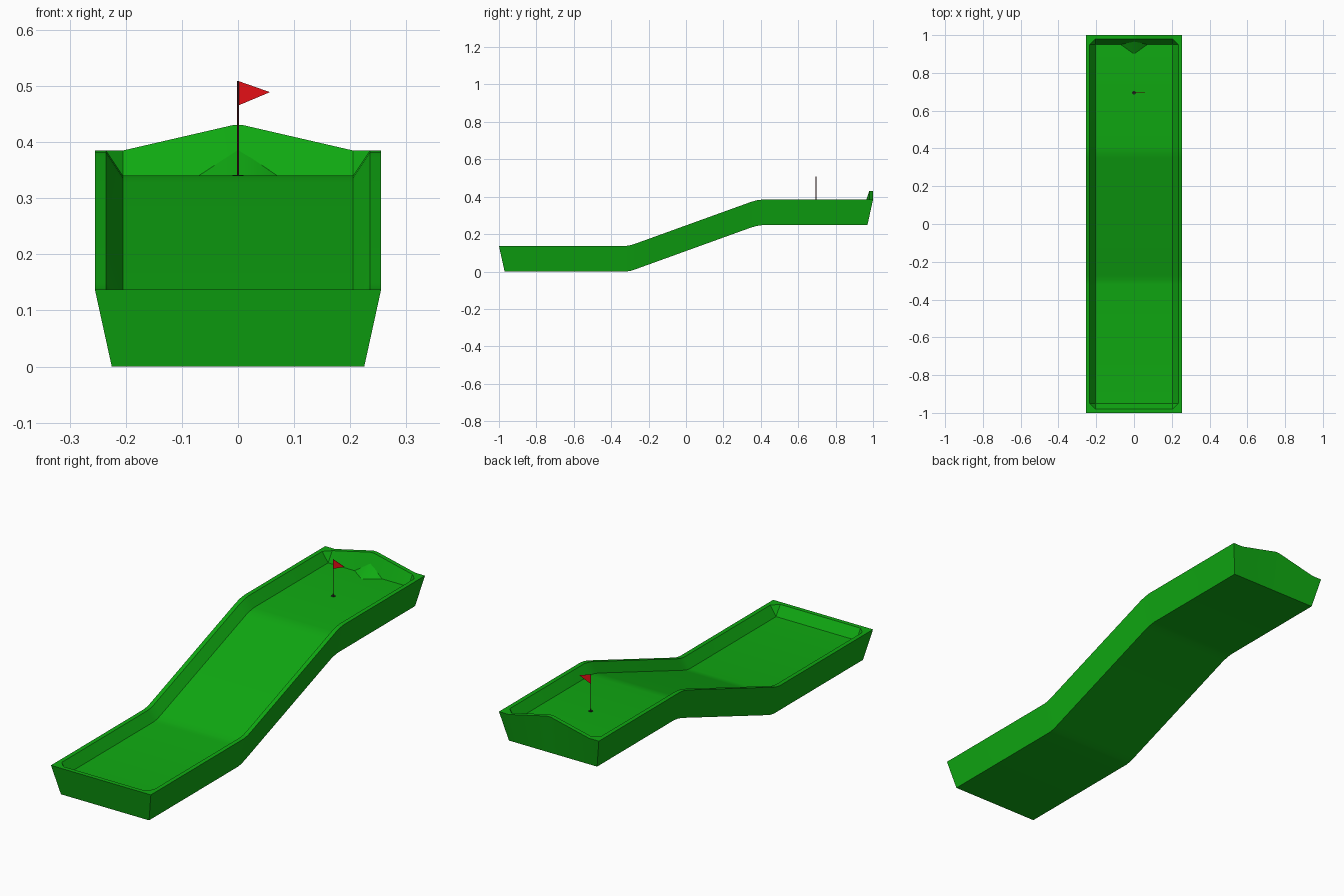
import bpy, bmesh, math

if "Cube" in bpy.data.objects:
    bpy.data.objects.remove(bpy.data.objects["Cube"])


def material(name, rgb):
    m = bpy.data.materials.new(name)
    m.diffuse_color = (*rgb, 1)
    m.use_nodes = True
    m.node_tree.nodes["Principled BSDF"].inputs["Base Color"].default_value = m.diffuse_color
    return m


GREEN = material("turf_green", (0.005, 0.40, 0.006))
RED = material("flag_red", (0.78, 0.005, 0.008))
MAROON = material("pole_maroon", (0.10, 0.012, 0.012))
DARK = material("cup_dark", (0.01, 0.02, 0.01))


def finish(name, bm, mat, angle=None):
    bmesh.ops.remove_doubles(bm, verts=bm.verts, dist=1e-5)
    bmesh.ops.recalc_face_normals(bm, faces=bm.faces)
    me = bpy.data.meshes.new(name)
    bm.to_mesh(me)
    bm.free()
    me.materials.append(mat)
    ob = bpy.data.objects.new(name, me)
    bpy.context.collection.objects.link(ob)
    if angle:
        bpy.ops.object.select_all(action='DESELECT')
        ob.select_set(True)
        bpy.context.view_layer.objects.active = ob
        bpy.ops.object.shade_smooth_by_angle(angle=math.radians(angle))
    return ob


# Lane height profile: flat, ramp, flat with softened bends
BENDS = [(-0.32, 0), (-0.295, 0.004), (-0.27, 0.012),
         (0.35, 0.236), (0.38, 0.244), (0.41, 0.248)]


def lane_z(y):
    if y <= BENDS[0][0]:
        return 0.0
    for (y0, z0), (y1, z1) in zip(BENDS, BENDS[1:]):
        if y <= y1:
            return z0 + (z1 - z0) * (y - y0) / (y1 - y0)
    return BENDS[-1][1]


SIDE = len(BENDS) + 2


def outline(bm, hx, hy, z, chamfer=0.0, crest=0.0):
    """Ring of vertices: right side, back (with crest), left side, front."""
    ys = [-(hy - chamfer)] + [b[0] for b in BENDS] + [hy - chamfer]
    ex = hx - chamfer
    pts = [(hx, y, 0) for y in ys]
    pts += [(x, hy, crest if abs(x) < 0.1 else 0)
            for x in (ex, 0.205, 0.01, -0.01, -0.205, -ex)]
    pts += [(-hx, y, 0) for y in reversed(ys)]
    pts += [(-ex, -hy, 0), (ex, -hy, 0)]
    return [bm.verts.new((x, y, z + lane_z(y) + c)) for x, y, c in pts]


def cap(bm, ring):
    right, left = ring[:SIDE], ring[SIDE + 6:2 * SIDE + 6][::-1]
    for i in range(SIDE - 2):
        bm.faces.new((right[i], right[i + 1], left[i + 1], left[i]))
    bm.faces.new(ring[SIDE - 2:SIDE + 8])


# Lane trough: underside, flared outer wall, rim, sloped inner wall, floor
bm = bmesh.new()
rings = [outline(bm, 0.225, 0.97, 0.0),
         outline(bm, 0.255, 1.0, 0.137, crest=0.045),
         outline(bm, 0.235, 0.98, 0.137, chamfer=0.03, crest=0.045),
         outline(bm, 0.205, 0.95, 0.092)]
for a, b in zip(rings, rings[1:]):
    n = len(a)
    for i in range(n):
        j = (i + 1) % n
        bm.faces.new((a[i], a[j], b[j], b[i]))
cap(bm, rings[0])
cap(bm, rings[-1])
finish("lane_trough", bm, GREEN, 12)

# Small ramp against the back wall
bm = bmesh.new()
l, f, r, top = [bm.verts.new(p) for p in
                ((-0.07, 0.95, 0.34), (0, 0.90, 0.34), (0.07, 0.95, 0.34), (0, 0.968, 0.388))]
for tri in ((l, f, top), (f, r, top), (r, l, top), (l, r, f)):
    bm.faces.new(tri)
finish("back_ramp", bm, GREEN, 65)


def cylinder(name, radius, z0, z1, sides, mat):
    bm = bmesh.new()
    bmesh.ops.create_cone(bm, cap_ends=True, segments=sides, radius1=radius,
                          radius2=radius, depth=z1 - z0)
    bmesh.ops.translate(bm, verts=bm.verts, vec=(0, 0.695, (z0 + z1) / 2))
    return finish(name, bm, mat, 40)


# Cup and flag pole
cylinder("hole_cup", 0.01, 0.325, 0.341, 16, DARK)
cylinder("flag_pole", 0.0017, 0.33, 0.509, 8, MAROON)

# Pennant
bm = bmesh.new()
ends = [[bm.verts.new((x, 0.695 + dy, z)) for x, z in
         ((0, 0.465), (0.057, 0.489), (0, 0.509))] for dy in (-0.0008, 0.0008)]
bm.faces.new(ends[0])
bm.faces.new(ends[1][::-1])
for i in range(3):
    j = (i + 1) % 3
    bm.faces.new((ends[0][i], ends[1][i], ends[1][j], ends[0][j]))
finish("flag", bm, RED)
